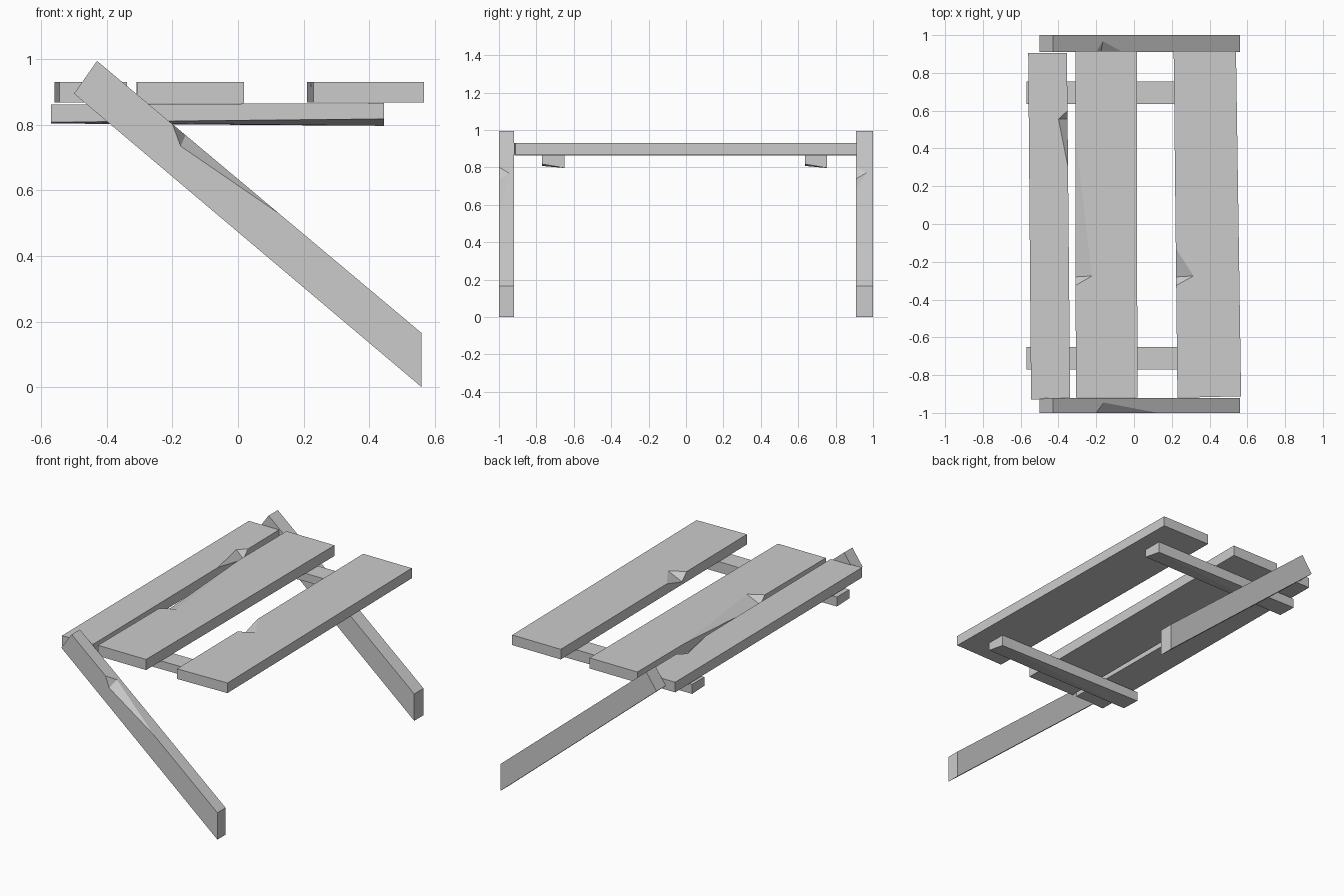
import bpy, bmesh
from mathutils import Vector

if "Cube" in bpy.data.objects:
    bpy.data.objects.remove(bpy.data.objects["Cube"])


def hull(name, pts):
    """Flat-faced convex block through the given corner points."""
    bm = bmesh.new()
    for p in pts:
        bm.verts.new(p)
    bmesh.ops.convex_hull(bm, input=bm.verts[:])
    bmesh.ops.dissolve_limit(bm, angle_limit=0.005, verts=bm.verts[:], edges=bm.edges[:])
    bmesh.ops.recalc_face_normals(bm, faces=bm.faces[:])
    me = bpy.data.meshes.new(name)
    bm.to_mesh(me)
    bm.free()
    ob = bpy.data.objects.new(name, me)
    bpy.context.collection.objects.link(ob)
    return ob


def chip(ob, a, c, d, e):
    """Split out a splinter: a, c lie on a board edge, d and e on its two faces."""
    a, c, d, e = map(Vector, (a, c, d, e))
    mid = (d + e) / 2
    pts = [a + (a - mid) * 0.4, c + (c - mid) * 0.4, d + (d - e) * 0.4, e + (e - d) * 0.4]
    cutter = hull("chip_cutter", pts)
    cutter.hide_render = True
    mod = ob.modifiers.new("chip", 'BOOLEAN')
    mod.operation = 'DIFFERENCE'
    mod.solver = 'EXACT'
    mod.object = cutter
    dg = bpy.context.evaluated_depsgraph_get()
    me = bpy.data.meshes.new_from_object(ob.evaluated_get(dg))
    ob.modifiers.clear()
    ob.data = me
    bpy.data.objects.remove(cutter)


# Top planks: outline in plan, slightly crooked
TOP, BOT = 0.93, 0.865


def plank(name, outline, bottom=BOT):
    return hull(name, [(x, y, z) for x, y in outline for z in (bottom, TOP)])


left = plank("left_plank", [(-0.56, 0.905), (-0.355, 0.905), (-0.338, -0.92), (-0.545, -0.93)], 0.868)
chip(left, (-0.352, 0.60, TOP), (-0.349, 0.30, TOP), (-0.352, 0.555, 0.885), (-0.40, 0.555, TOP))

middle = plank("middle_plank", [(-0.31, 0.915), (0.015, 0.915), (0.018, -0.918), (-0.308, -0.918)])
chip(middle, (-0.309, -0.325, TOP), (-0.309, 0.45, TOP), (-0.309, -0.28, 0.885), (-0.222, -0.275, TOP))

right = plank("right_plank", [(0.21, 0.915), (0.54, 0.915), (0.567, -0.912), (0.23, -0.92)], 0.868)
chip(right, (0.224, -0.325, TOP), (0.222, -0.13, TOP), (0.224, -0.28, 0.885), (0.315, -0.275, TOP))

# Slanted legs: profile in x-z
LEG = [(-0.50, 0.895), (-0.43, 0.995), (0.56, 0.165), (0.56, 0.0)]


def leg(name, y0, y1):
    return hull(name, [(x, y, z) for x, z in LEG for y in (y0, y1)])


front_leg = leg("front_leg", -1.0, -0.92)
chip(front_leg, (-0.20, -1.0, 0.802), (0.13, -1.0, 0.526), (-0.175, -1.0, 0.735), (-0.16, -0.945, 0.769))
back_leg = leg("back_leg", 0.91, 1.0)
chip(back_leg, (-0.20, 0.91, 0.802), (-0.06, 0.91, 0.685), (-0.175, 0.91, 0.74), (-0.165, 0.968, 0.773))

# Cross battens under the planks, with a twisted underside
for name, y in (("front_batten", -0.77), ("back_batten", 0.635)):
    hull(name, [(-0.57, y, 0.862), (-0.57, y + 0.12, 0.862), (-0.57, y, 0.808), (-0.57, y + 0.12, 0.804),
                (0.445, y, 0.866), (0.445, y + 0.12, 0.866), (0.445, y, 0.818), (0.445, y + 0.12, 0.797)])
